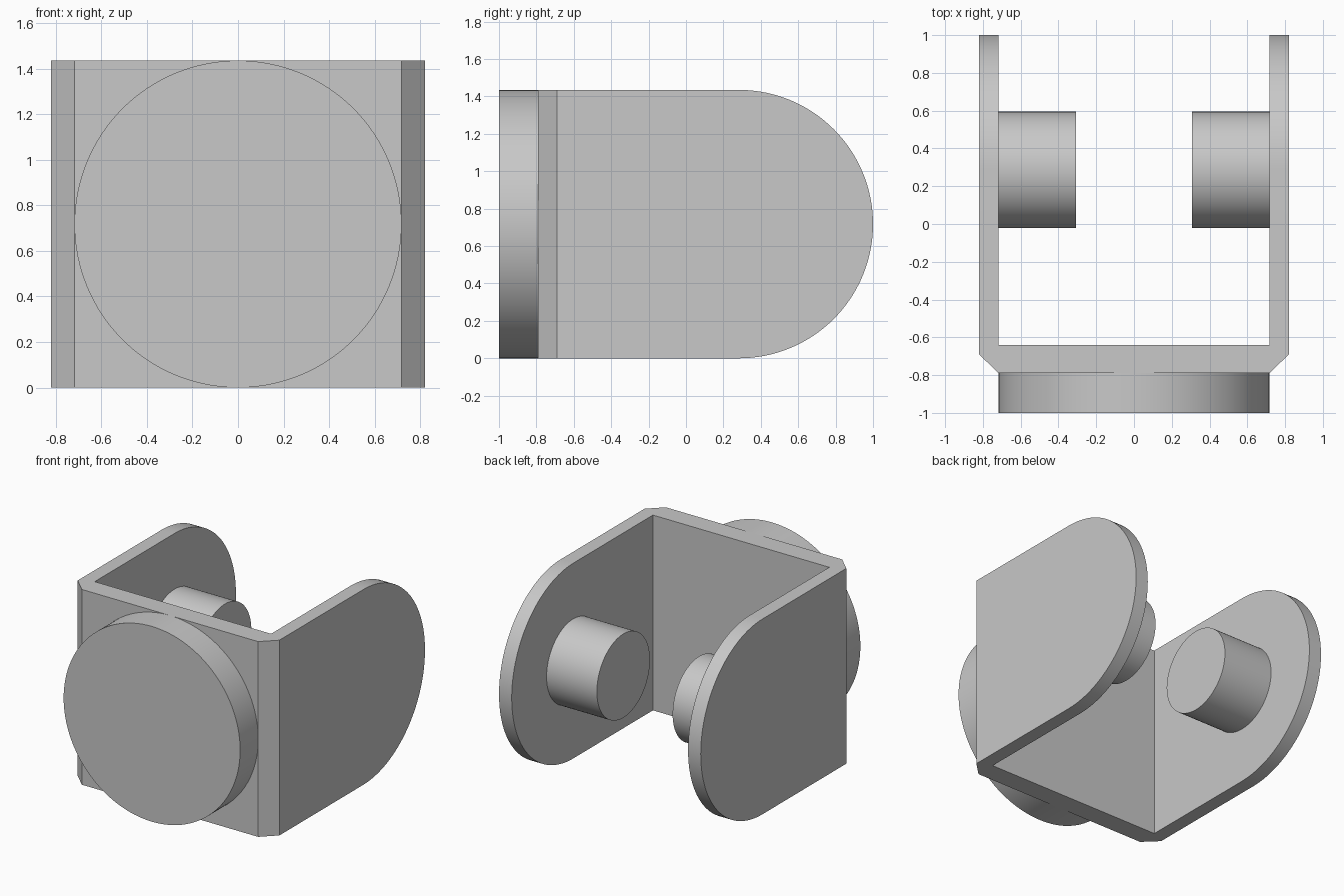
import bpy
import bmesh
from math import cos, sin, pi, radians
from mathutils import Vector

if "Cube" in bpy.data.objects:
    bpy.data.objects.remove(bpy.data.objects["Cube"], do_unlink=True)

HEIGHT = 1.435
R = HEIGHT / 2          # radius of arm ends and front disc
ARM_Y = 1 - R           # centre of the rounded arm ends
OUTER, INNER = 0.82, 0.717
STEPS = 64

grey = bpy.data.materials.new("plain grey")
grey.use_nodes = True
grey.diffuse_color = (0.58, 0.58, 0.58, 1)
grey.node_tree.nodes["Principled BSDF"].inputs["Base Color"].default_value = grey.diffuse_color


def extrude(name, points, direction):
    """Solid made by sweeping a closed outline along a vector."""
    bm = bmesh.new()
    face = bm.faces.new([bm.verts.new(p) for p in points])
    result = bmesh.ops.extrude_face_region(bm, geom=[face], use_keep_orig=True)
    moved = [v for v in result["geom"] if isinstance(v, bmesh.types.BMVert)]
    bmesh.ops.translate(bm, verts=moved, vec=Vector(direction))
    bmesh.ops.recalc_face_normals(bm, faces=bm.faces)
    mesh = bpy.data.meshes.new(name)
    bm.to_mesh(mesh)
    bm.free()
    mesh.materials.append(grey)
    obj = bpy.data.objects.new(name, mesh)
    bpy.context.collection.objects.link(obj)
    return obj


def smooth(obj):
    bpy.ops.object.select_all(action="DESELECT")
    obj.select_set(True)
    bpy.context.view_layer.objects.active = obj
    bpy.ops.object.shade_smooth_by_angle(angle=radians(30))


def arc(radius, start, end, steps):
    return [(radius * cos(start + (end - start) * i / steps),
             radius * sin(start + (end - start) * i / steps)) for i in range(steps + 1)]


# U-shaped bracket with chamfered front corners
half = [(INNER, -0.79), (OUTER, -0.69), (OUTER, 1), (INNER, 1), (INNER, -0.64)]
outline = half + [(-x, y) for x, y in reversed(half)]
bracket = extrude("bracket", [(x, y, -0.2) for x, y in outline], (0, 0, HEIGHT + 0.4))

# Rounded side outline trims the arm ends
side = [(-1.2, 0)] + [(ARM_Y + a, R + b) for a, b in arc(R, -pi / 2, pi / 2, STEPS)]
side.append((-1.2, HEIGHT))
trimmer = extrude("arm_trimmer", [(-1, y, z) for y, z in side], (2, 0, 0))
trimmer.hide_render = True
trim = bracket.modifiers.new("round_arms", "BOOLEAN")
trim.operation = "INTERSECT"
trim.solver = "EXACT"
trim.object = trimmer
bpy.ops.object.select_all(action="DESELECT")
bracket.select_set(True)
bpy.context.view_layer.objects.active = bracket
bpy.ops.object.modifier_apply(modifier=trim.name)
bpy.data.objects.remove(trimmer, do_unlink=True)
smooth(bracket)

# Round disc on the front
circle = arc(1, 0, 2 * pi, 2 * STEPS)[:-1]
disc = extrude("front_disc", [(R * a, -1, R + R * b) for a, b in circle], (0, 0.21, 0))
smooth(disc)

# Pins facing each other on the inside of the arms
for name, s in (("left_pin", 1), ("right_pin", -1)):
    pin = extrude(name, [(s * 0.308, 0.287 + 0.308 * a, R + 0.308 * b) for a, b in circle],
                  (s * (INNER - 0.308), 0, 0))
    smooth(pin)
